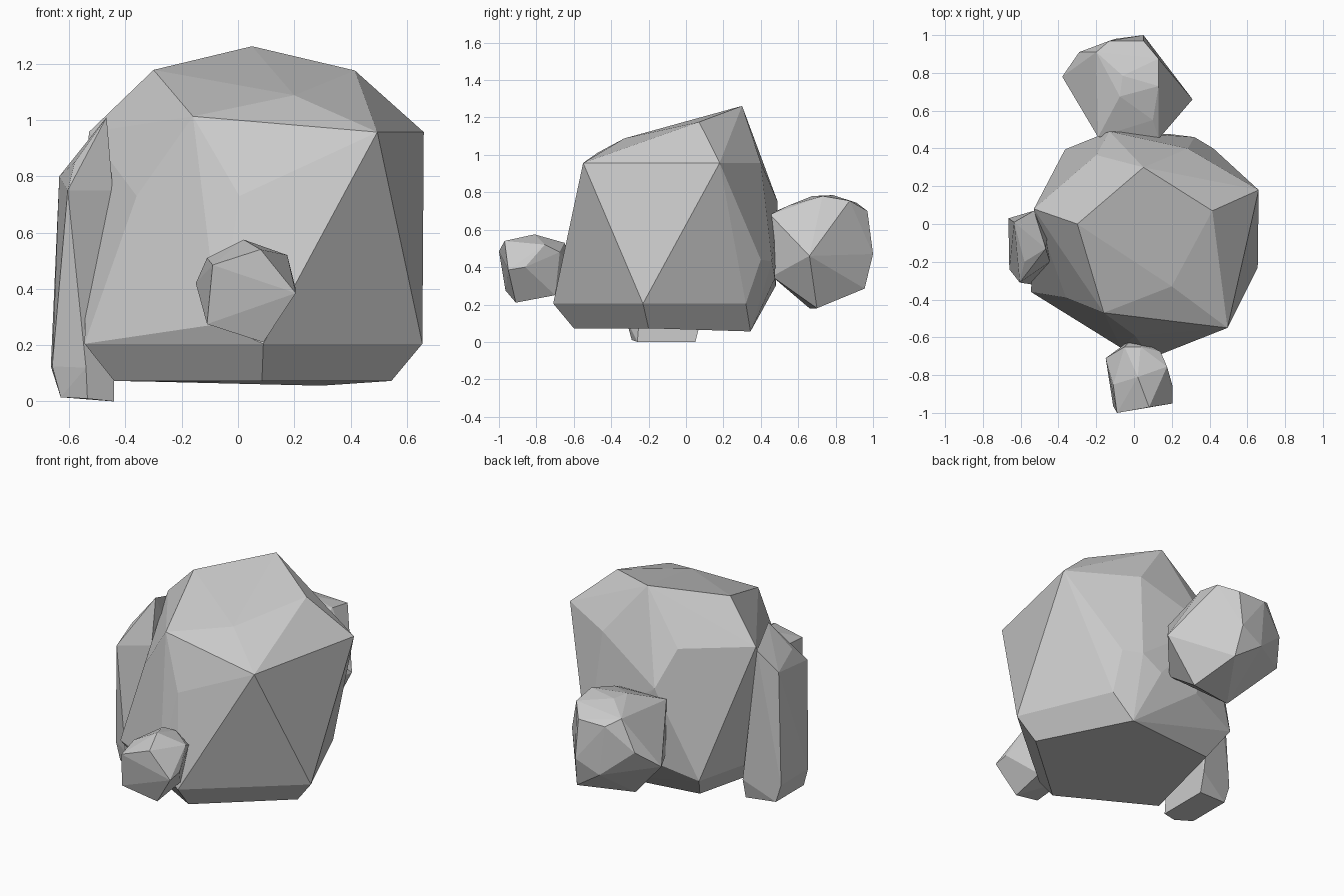
import bpy, bmesh, math


def rock(name, corners):
    """Faceted boulder: hull over a few corner points, near-flat facets merged."""
    bm = bmesh.new()
    for c in corners:
        bm.verts.new(c)
    res = bmesh.ops.convex_hull(bm, input=bm.verts[:])
    loose = {g for g in res["geom_interior"] + res["geom_unused"]
             if isinstance(g, bmesh.types.BMVert)}
    bmesh.ops.delete(bm, geom=list(loose), context='VERTS')
    bmesh.ops.dissolve_limit(bm, angle_limit=math.radians(4),
                             verts=bm.verts[:], edges=bm.edges[:])
    bmesh.ops.recalc_face_normals(bm, faces=bm.faces[:])
    mesh = bpy.data.meshes.new(name)
    bm.to_mesh(mesh)
    bm.free()
    obj = bpy.data.objects.new(name, mesh)
    bpy.context.collection.objects.link(obj)
    return obj


# Large central boulder: crown, shoulder, waist, lower rim, base
rock("main_boulder", [
    (-.30, 0, 1.178), (.05, .30, 1.262), (.415, .07, 1.176), (.20, -.33, 1.088), (-.16, -.47, 1.013),
    (.66, .18, .957), (.495, -.55, .957), (.285, .40, .957), (-.53, .08, .957), (-.20, .365, .965),
    (-.13, .49, .75), (.005, -.59, .73), (-.36, -.39, .73),
    (.42, .40, .44), (.32, .46, .43), (.20, .475, .34), (-.05, .48, .30),
    (.655, -.23, .205), (.09, -.71, .205), (-.545, -.36, .205), (-.40, -.45, .285), (-.07, -.655, .275),
    (.42, .32, .205), (-.365, .395, .21),
    (.545, -.20, .073), (.085, -.60, .073), (-.44, -.31, .073), (.295, .345, .056), (-.29, .28, .07),
])

# Small stone at the front
rock("front_stone", [
    (.08, -.97, .54), (-.09, -1.0, .485), (-.11, -.965, .275), (.09, -.91, .21), (.205, -.95, .385),
    (-.15, -.71, .42), (-.11, -.85, .51), (.02, -.81, .575), (.175, -.755, .52), (.205, -.86, .40),
    (.14, -.675, .48), (-.05, -.65, .53), (.035, -.65, .53), (.10, -.70, .25), (-.08, -.70, .27),
    (0, -.60, .40),
])

# Tall slab leaning on the left side
rock("left_slab", [
    (-.467, -.13, 1.01), (-.53, .07, .93), (-.635, .01, .80), (-.605, -.31, .75), (-.58, -.20, .85),
    (-.445, -.20, .75), (-.46, -.07, .88), (-.665, .03, .125), (-.66, -.24, .125), (-.54, -.32, .12),
    (-.44, .08, .12), (-.63, .03, .015), (-.63, -.24, .015), (-.535, -.29, .01), (-.44, -.26, 0),
    (-.44, .05, 0),
])

# Medium stone at the back
rock("back_stone", [
    (.13, .73, .78), (.10, .55, .73), (-.06, .785, .785), (-.075, .675, .78), (.13, .875, .755),
    (.05, .97, .70), (-.13, .97, .70), (-.20, .91, .745), (-.29, .91, .56), (-.38, .78, .45),
    (.31, .66, .46), (.05, 1.0, .47), (-.10, .98, .40), (.07, .955, .285), (.15, .70, .18),
    (-.12, .66, .18), (-.19, .46, .69), (.13, .45, .68), (.13, .46, .35), (-.19, .47, .35),
])
